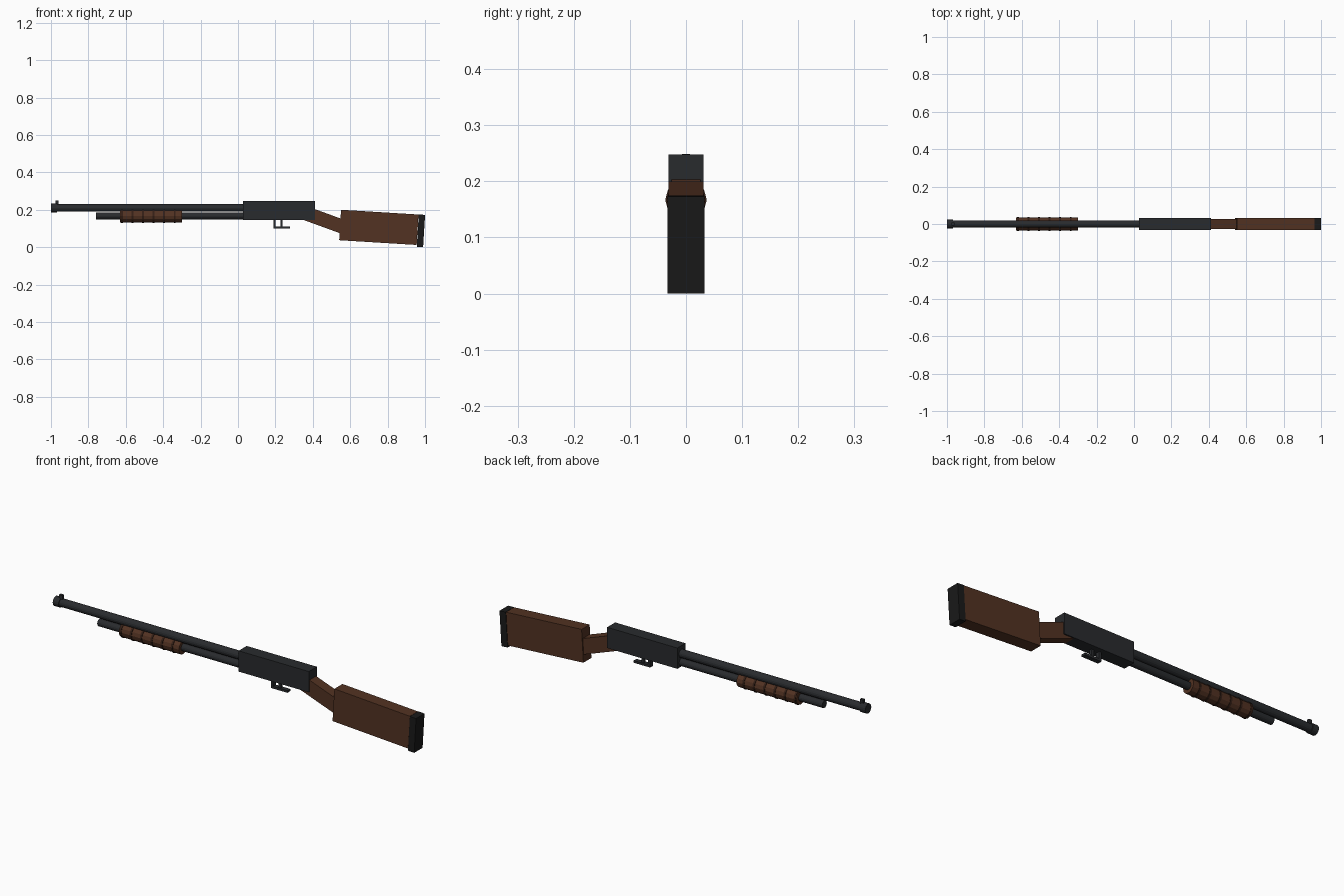
import bpy, math

if "Cube" in bpy.data.objects:
    bpy.data.objects.remove(bpy.data.objects["Cube"])


def material(name, rgb):
    m = bpy.data.materials.new(name)
    m.diffuse_color = (*rgb, 1)
    m.use_nodes = True
    m.node_tree.nodes["Principled BSDF"].inputs["Base Color"].default_value = m.diffuse_color
    return m


STEEL = material("dark_steel", (0.022, 0.024, 0.027))
BLACK = material("black_rubber", (0.010, 0.010, 0.010))
WOOD = material("walnut", (0.085, 0.032, 0.016))
DARK_WOOD = material("dark_walnut", (0.035, 0.014, 0.008))


def box(name, center, size, mat, tilt=0):
    bpy.ops.mesh.primitive_cube_add(size=1, location=center,
                                    rotation=(0, math.radians(tilt), 0))
    o = bpy.context.object
    o.name = name
    o.scale = size
    o.data.materials.append(mat)
    return o


def rod(name, x0, x1, z, radius, mat, sides=12):
    """Faceted cylinder lying along x."""
    bpy.ops.mesh.primitive_cylinder_add(vertices=sides, radius=radius, depth=x1 - x0,
                                        location=((x0 + x1) / 2, 0, z),
                                        rotation=(0, math.pi / 2, 0))
    o = bpy.context.object
    o.name = name
    o.data.materials.append(mat)
    return o


# Barrel, muzzle ring, front sight
rod("barrel", -0.99, 0.05, 0.21, 0.02, STEEL, 16)
rod("muzzle_ring", -1.0, -0.968, 0.21, 0.024, STEEL, 16)
box("front_sight", (-0.968, 0, 0.236), (0.018, 0.014, 0.026), STEEL)

# Magazine tube below the barrel
rod("magazine_tube", -0.76, 0.05, 0.167, 0.018, STEEL, 16)

# Sliding fore-end with raised bands
rod("fore_end", -0.63, -0.30, 0.167, 0.0345, WOOD)
for i in range(6):
    x = -0.621 + i * 0.0565
    rod(f"fore_end_band_{i + 1}", x - 0.005, x + 0.005, 0.167, 0.037, DARK_WOOD)

# Receiver
box("receiver", (0.218, 0, 0.1965), (0.385, 0.063, 0.103), STEEL)

# Open trigger guard and trigger
box("guard_post", (0.195, 0, 0.125), (0.012, 0.022, 0.05), STEEL)
box("guard_bar", (0.234, 0, 0.105), (0.09, 0.022, 0.011), STEEL)
box("trigger", (0.233, 0, 0.128), (0.012, 0.012, 0.045), STEEL)

# Wrist, stock and butt pad
box("wrist", (0.47, 0, 0.142), (0.22, 0.052, 0.075), WOOD, 20)
box("stock", (0.753, 0, 0.106), (0.415, 0.063, 0.163), WOOD, 3.5)
box("butt_pad", (0.978, 0, 0.0875), (0.034, 0.066, 0.173), BLACK, 3.5)
